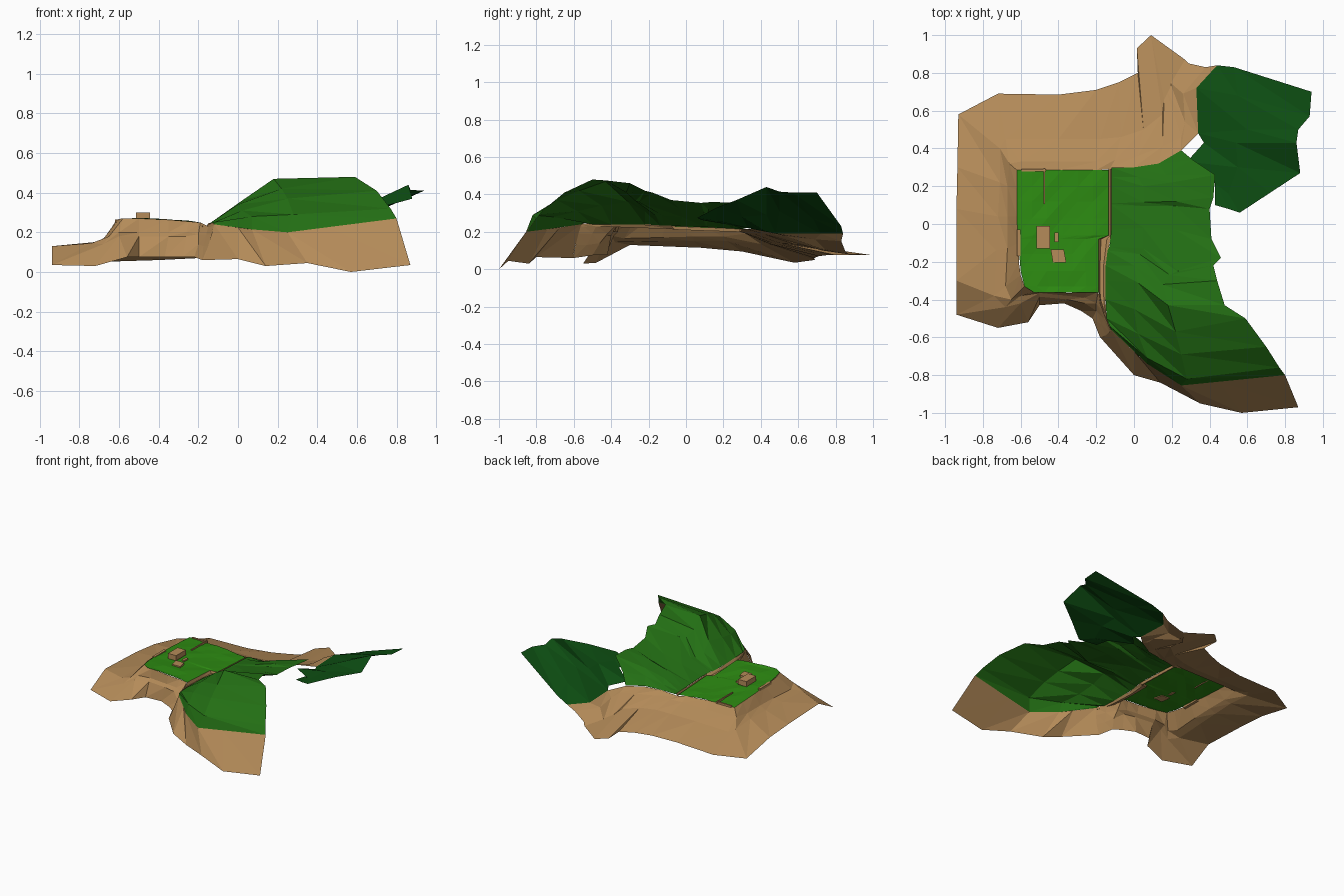
import bpy, bmesh, random

random.seed(4)


def material(name, rgb):
    m = bpy.data.materials.new(name)
    m.diffuse_color = (*rgb, 1)
    return m


TAN = material("earth", (0.46, 0.26, 0.10))
TURF = material("turf", (0.026, 0.26, 0.006))
HILL = material("hill_green", (0.017, 0.16, 0.007))
DARK = material("dark_green", (0.004, 0.075, 0.006))


def loft(name, rows, mat):
    """Open flat-shaded sheet through equal-length rows of points, facing up."""
    bm = bmesh.new()
    grid = [[bm.verts.new(p) for p in r] for r in rows]
    for a, b in zip(grid, grid[1:]):
        for i in range(len(a) - 1):
            for tri in ((a[i], a[i + 1], b[i + 1]), (a[i], b[i + 1], b[i])):
                f = bm.faces.new(tri)
                f.normal_update()
                if f.normal.z < 0:
                    f.normal_flip()
    bmesh.ops.remove_doubles(bm, verts=bm.verts, dist=0.0005)
    me = bpy.data.meshes.new(name)
    bm.to_mesh(me)
    bm.free()
    me.materials.append(mat)
    ob = bpy.data.objects.new(name, me)
    bpy.context.collection.objects.link(ob)
    return ob


def block(name, center, size, mat, skew=0.0):
    bpy.ops.mesh.primitive_cube_add(size=1, location=center)
    ob = bpy.context.object
    ob.name = name
    for v in ob.data.vertices:
        x, y, z = v.co
        v.co = (x * size[0] + y * skew, y * size[1], z * size[2])
    ob.data.materials.append(mat)
    return ob


def rim(x, y, drop=0.0):
    """Point on the plateau, which dips gently to the right and the back."""
    t = (x + .62) / .45
    return (x, y, .272 - .025 * t * t - .032 * (y + .36) / .64 - drop)


# Earth bank around the front and left of the plateau (rim to outer edge)
corner = [rim(-.62, .285), (-.66, .32, .19), (-.71, .4, .135), (-.93, .58, .035)]
last = [rim(-.62, .18), (-.67, .2, .175), (-.71, .22, .15), (-.935, .3, .095)]
loft("front_left_bank", [
    [(-.12, -.56, .24), (-.13, -.575, .19), (-.15, -.59, .13), (-.17, -.61, .06)],
    [(-.15, -.48, .23), (-.16, -.5, .19), (-.175, -.53, .13), (-.18, -.6, .06)],
    [rim(-.19, -.36), (-.2, -.42, .19), (-.2, -.46, .14), (-.22, -.5, .075)],
    [rim(-.25, -.36), (-.26, -.39, .2), (-.26, -.42, .18), (-.28, -.46, .075)],
    [rim(-.35, -.365), (-.35, -.38, .2), (-.35, -.4, .18), (-.37, -.42, .075)],
    [rim(-.5, -.35), (-.5, -.365, .2), (-.5, -.385, .18), (-.5, -.43, .075)],
    [rim(-.58, -.33), (-.6, -.38, .2), (-.6, -.42, .18), (-.56, -.52, .075)],
    [rim(-.6, -.27), (-.65, -.4, .18), (-.68, -.44, .14), (-.72, -.55, .03)],
    [rim(-.61, -.2), (-.68, -.33, .165), (-.74, -.38, .145), (-.94, -.48, .035)],
    [rim(-.61, -.1), (-.67, -.13, .17), (-.73, -.14, .15), (-.94, -.3, .13)],
    [rim(-.62, .04), (-.67, .04, .175), (-.72, .04, .15), (-.94, .08, .115)],
    last,
], TAN)
loft("left_bank_corner", [last, corner], TAN)

# Earth slope behind the plateau, running round to the dark hillside
loft("back_slope", [
    corner,
    [rim(-.58, .285), (-.6, .33, .185), (-.68, .45, .13), (-.72, .69, .05)],
    [rim(-.4, .285), (-.4, .33, .185), (-.4, .45, .135), (-.4, .685, .06)],
    [rim(-.2, .285), (-.2, .33, .185), (-.18, .45, .135), (-.2, .71, .07)],
    [(-.13, .29, .2), (-.1, .34, .185), (-.07, .46, .14), (-.08, .75, .075)],
    [(0, .3, .215), (.02, .36, .19), (.05, .5, .14), (.02, .8, .075)],
    [(.13, .32, .215), (.15, .41, .19), (.15, .58, .135), (.015, .93, .075)],
    [(.25, .39, .215), (.25, .46, .19), (.16, .66, .12), (.09, 1, .075)],
    [(.34, .48, .19), (.27, .54, .175), (.16, .73, .1), (.27, .87, .08)],
    [(.33, .72, .19), (.26, .69, .16), (.19, .75, .1), (.27, .87, .08)],
    [(.44, .84, .19), (.38, .83, .15), (.29, .85, .1), (.27, .87, .08)],
], TAN)

# Flat grassy plateau with slight unevenness
rows = []
for y in [-.362, -.33, -.25, -.16, -.08, -.06, .03, .12, .2, .287]:
    left = -.53 if y < -.35 else -.58 if y < -.3 else -.62 + max(0, -y) * .08
    right = -.187 if y < -.07 else -.135
    row = []
    for i in range(7):
        bump = random.uniform(-.004, .004) if 0 < i < 6 else 0
        row.append(rim(left + (right - left) * i / 6, y, bump))
    rows.append(row)
loft("plateau_turf", rows, TURF)

# Sunken earth path between plateau and hill (y, left, right, floor height)
path = []
for y, a, b, floor in [
        (.29, -.135, -.12, .2), (.12, -.135, -.12, .205), (-.06, -.135, -.12, .212),
        (-.08, -.187, -.125, .215), (-.22, -.187, -.15, .22),
        (-.36, -.187, -.15, .225), (-.42, -.18, -.15, .228),
        (-.5, -.15, -.145, .228), (-.56, -.125, -.12, .228)]:
    wall = rim(a, y)[2] if y > -.4 else floor
    path.append([(a, y, wall), (a * .8 + b * .2, y, floor),
                 (a * .3 + b * .7, y, floor), (b, y, floor + .018)])
loft("sunken_path", path, TAN)

# Green hill rising to the right, with a ridge near the front
loft("green_hill", [
    [(-.12, .3, .215), (0, .3, .215), (.13, .32, .22), (.25, .39, .22)],
    [(-.12, .25, .217), (.02, .25, .235), (.17, .26, .265), (.31, .34, .29)],
    [(-.12, .2, .22), (.05, .2, .26), (.2, .22, .305), (.43, .26, .355)],
    [(-.12, .11, .225), (.05, .115, .27), (.22, .12, .32), (.42, .14, .36)],
    [(-.12, .1, .225), (.05, .095, .265), (.22, .095, .305), (.4, .08, .355)],
    [(-.12, -.03, .23), (.05, -.02, .28), (.22, -.03, .32), (.41, -.08, .37)],
    [(-.13, -.12, .235), (.05, -.13, .29), (.23, -.25, .36), (.46, -.18, .41)],
    [(-.14, -.14, .235), (.03, -.16, .285), (.19, -.27, .365), (.42, -.22, .42)],
    [(-.15, -.22, .24), (0, -.22, .31), (.15, -.32, .41), (.44, -.3, .46)],
    [(-.15, -.3, .24), (.02, -.31, .36), (.18, -.43, .47), (.48, -.43, .475)],
    [(-.15, -.4, .24), (0, -.45, .34), (.22, -.57, .42), (.59, -.5, .48)],
    [(-.145, -.5, .24), (.02, -.58, .31), (.25, -.69, .37), (.7, -.65, .41)],
], HILL)

# Steep green front face and the earth skirt beneath it
loft("hill_front_face", [
    [(-.145, -.5, .24), (.02, -.58, .31), (.25, -.69, .37), (.7, -.65, .41)],
    [(-.13, -.54, .25), (.07, -.71, .28), (.28, -.82, .29), (.77, -.76, .32)],
    [(-.12, -.56, .24), (.07, -.74, .215), (.25, -.855, .2), (.8, -.8, .27)],
], HILL)
loft("hill_skirt", [
    [(-.12, -.56, .24), (0, -.674, .224), (.07, -.74, .215),
     (.25, -.855, .2), (.45, -.835, .2255), (.8, -.8, .27)],
    [(-.17, -.61, .06), (0, -.8, .065), (.14, -.84, .03),
     (.35, -.95, .045), (.57, -1, 0), (.87, -.97, .035)],
], TAN)

# Dark hillside at the back right
loft("dark_hillside", [
    [(.44, .84, .19), (.53, .83, .23), (.94, .7, .41)],
    [(.33, .72, .19), (.55, .68, .27), (.93, .57, .41)],
    [(.34, .48, .19), (.6, .5, .31), (.87, .5, .415)],
    [(.37, .43, .2), (.54, .43, .29), (.86, .43, .44)],
    [(.28, .33, .22), (.55, .3, .28), (.88, .27, .37)],
    [(.43, .22, .24), (.5, .16, .26), (.72, .165, .33)],
    [(.43, .1, .26), (.5, .08, .265), (.56, .06, .275)],
], DARK)

# Small earth blocks and low walls on the plateau
block("tall_mound", (-.48, -.07, .28), (.07, .12, .04), TAN)
block("low_mound", (-.4, -.17, .257), (.07, .07, .02), TAN, -.012)
for i, (c, s) in enumerate([((-.475, .2, .245), (.008, .19, .015)),
                            ((-.41, -.07, .253), (.02, .05, .015)),
                            ((-.61, -.1, .255), (.02, .14, .02)),
                            ((-.53, .285, .24), (.13, .012, .015))]):
    block(f"low_wall_{i + 1}", c, s, TAN)
